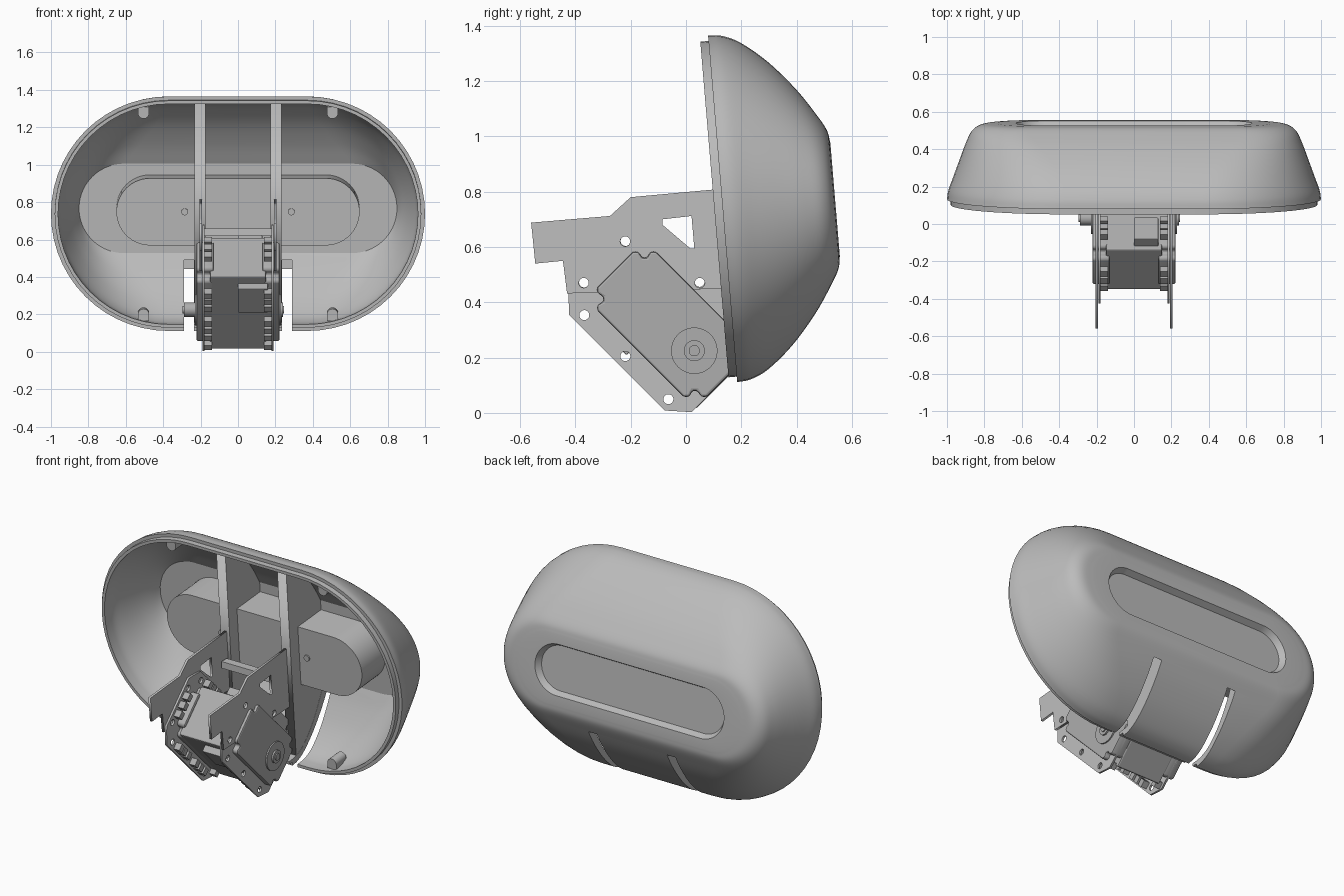
import bpy, bmesh, math
from mathutils import Matrix, Vector

if "Cube" in bpy.data.objects:
    bpy.data.objects.remove(bpy.data.objects["Cube"])


def material(name, value):
    m = bpy.data.materials.new(name)
    m.use_nodes = True
    m.diffuse_color = (value, value, value, 1)
    m.node_tree.nodes["Principled BSDF"].inputs["Base Color"].default_value = (value, value, value, 1)
    return m


SHELL_GREY = material("shell grey", 0.50)
BRACKET_GREY = material("bracket grey", 0.52)
SERVO_GREY = material("servo grey", 0.42)

# Frames: SIDE maps (y, z, x) outlines, SHELL maps (x, up, depth) leaning back five degrees,
# MOTOR maps (p, q, x) with p and q running along the diagonals of the side plane.
tilt = math.radians(4.8)
s, c, d = math.sin(tilt), math.cos(tilt), math.sqrt(0.5)
SIDE = Matrix(((0, 0, 1, 0), (1, 0, 0, 0), (0, 1, 0, 0), (0, 0, 0, 1)))
SHELL = Matrix(((1, 0, 0, 0), (0, -s, c, 0.1325), (0, c, s, 0.738), (0, 0, 0, 1)))
MOTOR = Matrix(((0, 0, 1, 0), (d, -d, 0, 0), (d, d, 0, 0), (0, 0, 0, 1)))


def finish(name, bm, mat, frame=Matrix(), bevel=0):
    bm.transform(frame)
    bmesh.ops.recalc_face_normals(bm, faces=bm.faces)
    me = bpy.data.meshes.new(name)
    bm.to_mesh(me)
    bm.free()
    me.materials.append(mat)
    ob = bpy.data.objects.new(name, me)
    bpy.context.collection.objects.link(ob)
    if bevel:
        mod = ob.modifiers.new("bevel", 'BEVEL')
        mod.width, mod.segments = bevel, 2
    return ob


def box(name, lo, hi, mat, frame=Matrix(), bevel=0):
    bm = bmesh.new()
    lo, hi = Vector(lo), Vector(hi)
    size = Matrix.Diagonal((*(hi - lo), 1))
    bmesh.ops.create_cube(bm, size=1, matrix=Matrix.Translation((lo + hi) / 2) @ size)
    return finish(name, bm, mat, frame, bevel)


def rod(name, u, v, lo, hi, r, mat, frame, sides=32):
    bm = bmesh.new()
    bmesh.ops.create_cone(bm, cap_ends=True, segments=sides, radius1=r, radius2=r, depth=hi - lo,
                          matrix=Matrix.Translation((u, v, (lo + hi) / 2)))
    ob = finish(name, bm, mat, frame)
    smooth(ob)
    return ob


def circle(u, v, r, n=20):
    return [(u + r * math.cos(math.tau * i / n), v + r * math.sin(math.tau * i / n)) for i in range(n)]


def plate(name, outlines, lo, hi, mat, frame, bevel=0):
    """Flat plate; the first outline is the edge, the others are holes."""
    cu = bpy.data.curves.new(name, 'CURVE')
    cu.dimensions, cu.fill_mode, cu.extrude = '2D', 'BOTH', (hi - lo) / 2
    for pts in outlines:
        sp = cu.splines.new('POLY')
        sp.points.add(len(pts) - 1)
        for p, (u, v) in zip(sp.points, pts):
            p.co = (u, v, 0, 1)
        sp.use_cyclic_u = True
    tmp = bpy.data.objects.new(name, cu)
    bpy.context.collection.objects.link(tmp)
    me = tmp.evaluated_get(bpy.context.evaluated_depsgraph_get()).to_mesh()
    bm = bmesh.new()
    bm.from_mesh(me)
    bpy.data.objects.remove(tmp)
    bmesh.ops.remove_doubles(bm, verts=bm.verts, dist=1e-5)
    return finish(name, bm, mat, frame @ Matrix.Translation((0, 0, (lo + hi) / 2)), bevel)


def smooth(ob, angle=24):
    bpy.ops.object.select_all(action='DESELECT')
    ob.select_set(True)
    bpy.context.view_layer.objects.active = ob
    bpy.ops.object.shade_smooth_by_angle(angle=math.radians(angle))


def spline(keys, steps=5):
    """Catmull-Rom curve through the given rings."""
    k = [Vector(p) for p in keys]
    k = [2 * k[0] - k[1]] + k + [2 * k[-1] - k[-2]]
    out = []
    for a, b, e, f in zip(k, k[1:], k[2:], k[3:]):
        for i in range(steps):
            t = i / steps
            out.append(0.5 * (2 * b + (e - a) * t + (2 * a - 5 * b + 4 * e - f) * t * t
                              + (3 * b - a - 3 * e + f) * t ** 3))
    return out + [k[-2]]


def stadium(half_w, half_h, w, n=28):
    pts = []
    for side, start in ((1, -math.pi / 2), (-1, math.pi / 2)):
        for i in range(n + 1):
            a = start + math.pi * i / n
            pts.append((side * (half_w - half_h) + half_h * math.cos(a), half_h * math.sin(a), w))
    return pts


# Shell: one closed loft of stadium rings (half width, half height, depth)
inner = spline([(0.85, 0.24, 0.342), (0.87, 0.348, 0.285), (0.902, 0.465, 0.205),
                (0.935, 0.552, 0.116), (0.957, 0.584, 0.05), (0.962, 0.591, 0)])
outer = spline([(1, 0.629, 0), (0.992, 0.623, 0.05), (0.968, 0.592, 0.116), (0.934, 0.514, 0.209),
                (0.9, 0.409, 0.3), (0.868, 0.313, 0.365), (0.818, 0.252, 0.399), (0.735, 0.205, 0.408)])
rings = [(0.65, 0.18, 0.12), (0.65, 0.18, 0.342)] + inner
rings += [(0.962, 0.591, -0.03), (0.98, 0.609, -0.03), (0.98, 0.609, 0)] + outer
rings += [(0.63, 0.15, 0.408), (0.61, 0.132, 0.373)]
bm = bmesh.new()
loops = [[bm.verts.new(p) for p in stadium(*r)] for r in rings]
for a, b in zip(loops, loops[1:]):
    for i in range(len(a)):
        j = (i + 1) % len(a)
        bm.faces.new((a[i], a[j], b[j], b[i]))
bm.faces.new(loops[0])
bm.faces.new(loops[-1])
shell = finish("shell", bm, SHELL_GREY, SHELL)

# Two slots cut through the lower wall and rim, ending blind in the back wall
for side in (-1, 1):
    cutter = box("slot_cutter", (side * 0.262 - 0.028, -0.1, -0.1), (side * 0.262 + 0.028, 0.515, 0.49), SHELL_GREY)
    mod = shell.modifiers.new("slot", 'BOOLEAN')
    mod.operation, mod.solver, mod.object = 'DIFFERENCE', 'EXACT', cutter
    bpy.context.view_layer.objects.active = shell
    bpy.ops.object.modifier_apply(modifier=mod.name)
    bpy.data.objects.remove(cutter)
smooth(shell)

# Inner ribs following the inside of the shell, screw bosses and screws
rib = [(0.04, 0.59), (0.116, 0.56), (0.205, 0.472), (0.285, 0.355), (0.35, 0.25)]
rib = [(v, w) for w, v in rib] + [(-v, w) for w, v in reversed(rib)]
RIB = SHELL @ Matrix(((0, 0, 1, 0), (1, 0, 0, 0), (0, 1, 0, 0), (0, 0, 0, 1)))
for side in (-1, 1):
    x = side * 0.203
    plate("shell_rib", [rib], x - 0.03, x + 0.03, SHELL_GREY, RIB)
    rod("box_screw", side * 0.285, 0, 0.112, 0.121, 0.018, SHELL_GREY, SHELL)
    x = side * 0.505
    for up in (-1, 1):
        rod("screw_boss", x, up * 0.54, -0.005, 0.09, 0.03, SHELL_GREY, SHELL)
        lo, hi = sorted((up * 0.54, up * 0.574))
        box("boss_web", (x - 0.03, lo, -0.005), (x + 0.03, hi, 0.06), SHELL_GREY, SHELL)
box("cross_bar", (-0.18, 0.1, 0.62), (0.18, 0.15, 0.66), BRACKET_GREY)

# Outlines of the bracket, the motor flange and the motor cover
bracket = [(-0.56, 0.688), (-0.545, 0.54), (-0.445, 0.55), (-0.43, 0.432), (0.21, 0.452),
           (0.18, 0.815), (-0.2, 0.78), (-0.275, 0.712)]
window = [(-0.085, 0.7), (0.02, 0.712), (0.03, 0.595), (0.015, 0.595), (-0.085, 0.68)]
bracket_holes = [circle(y, z, 0.018) for y, z in ((-0.22, 0.62), (-0.37, 0.47), (0.05, 0.47))]
MID = 0.18
half = [(-0.048, 0.06), (-0.048, 0.55), (0.004, 0.605), (0.03, 0.63)]
flange = [(0.016, -0.012)] + half + [(2 * MID - p, q) for p, q in reversed(half)] + [(2 * MID - 0.016, -0.012)]
flange_holes = [circle(p, q, 0.018) for p in (-0.01, 2 * MID + 0.01) for q in (0.08, 0.3, 0.51)]
flange_holes += [circle(p, 0.594, 0.018) for p in (0.073, 0.285)]
bite = [(-0.15, 0.222), (-0.135, 0.235), (-0.112, 0.228), (-0.1, 0.24), (-0.105, 0.265), (-0.092, 0.28)]
arc = bite + [(-p, q) for p, q in reversed(bite)]
cover = [(0.185 + p, 0.268 + q) for p, q in arc] + [(0.185 - p, 0.268 - q) for p, q in arc]

# Side plates and gear hub, mirrored left and right
for side in (-1, 1):
    def span(a, b):
        return sorted((side * a, side * b))
    plate("side_bracket", [bracket, window] + bracket_holes, *span(0.192, 0.206), BRACKET_GREY, SIDE)
    plate("motor_flange", [flange] + flange_holes, *span(0.178, 0.19), BRACKET_GREY, MOTOR)
    plate("motor_cover", [cover], *span(0.13, 0.222), SERVO_GREY, MOTOR, bevel=0.008)
    rod("horn_disc", 0.03, 0.225, *span(0.215, 0.23), 0.084, SERVO_GREY, SIDE)
    rod("horn_hub", 0.03, 0.225, *span(0.22, 0.24 if side > 0 else 0.29), 0.038, SERVO_GREY, SIDE)
    rod("horn_bolt", 0.03, 0.225, *span(0.22, 0.246 if side > 0 else 0.296), 0.02, SERVO_GREY, SIDE)

    # Toothed mounting blocks between the flange holes
    spots = [(p, q) for p in (-0.015, 2 * MID + 0.015) for q in (0.135, 0.19, 0.245, 0.355, 0.41, 0.455)]
    spots += [(p, 0.595) for p in (0.125, 0.18, 0.235)] + [(0.028, 0.022)]
    for p, q in spots:
        lo, hi = span(0.14, 0.18)
        box("mount_block", (p - 0.02, q - 0.018, lo), (p + 0.02, q + 0.018, hi), SERVO_GREY, MOTOR)

# Motor body and cable sockets
box("motor_body", (0.035, -0.015, -0.15), (0.335, 0.53, 0.15), SERVO_GREY, MOTOR, bevel=0.008)
box("lower_socket", (-0.005, 0.3, 0), (0.06, 0.48, 0.16), SERVO_GREY, MOTOR, bevel=0.004)
box("upper_socket", (0.31, 0.335, 0), (0.385, 0.5, 0.13), SERVO_GREY, MOTOR, bevel=0.004)
